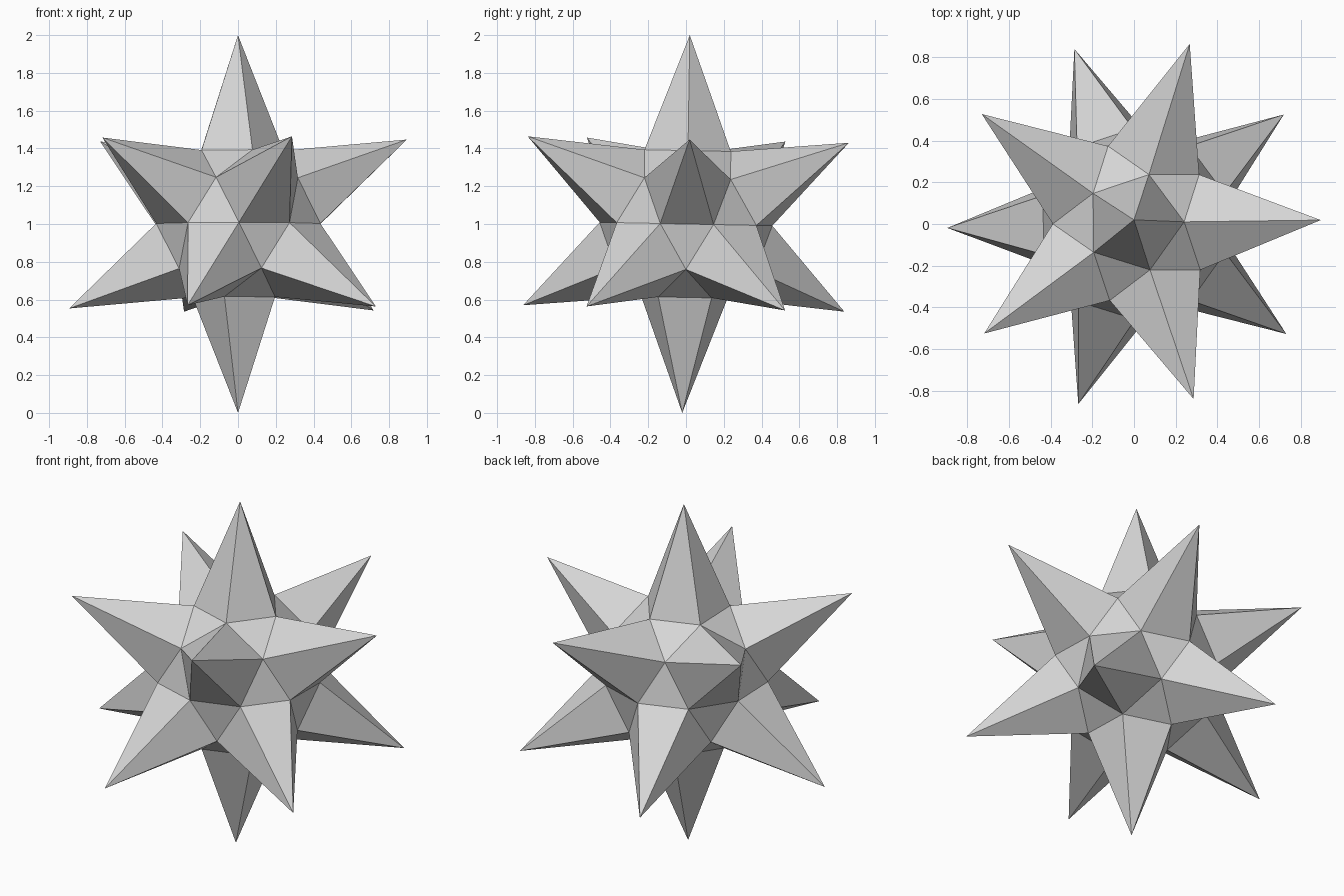
import bpy
import bmesh
from mathutils import Matrix

CORE_RADIUS = 0.457   # where neighbouring spikes meet
TILT, TWIST = -0.02, 0.011

cube = bpy.data.objects.get("Cube")
if cube:
    bpy.data.objects.remove(cube, do_unlink=True)

# Plain grey material
grey = bpy.data.materials.new("plain_grey")
grey.use_nodes = True
colour = (0.67, 0.67, 0.67, 1)
grey.diffuse_color = colour
grey.node_tree.nodes["Principled BSDF"].inputs["Base Color"].default_value = colour

# Icosahedron whose twelve corners become the spike tips
bm = bmesh.new()
bmesh.ops.create_icosphere(bm, subdivisions=1, radius=1)

# Split every edge, then pull the midpoints in to form the spike bases
bmesh.ops.subdivide_edges(bm, edges=bm.edges[:], cuts=1, use_grid_fill=True)
for v in bm.verts:
    is_tip = v.co.length > 0.95
    v.co = v.co.normalized() * (1 if is_tip else CORE_RADIUS)
bmesh.ops.recalc_face_normals(bm, faces=bm.faces[:])

# Slight lean, then stand it on the ground
bm.transform(Matrix.Translation((0, 0, 1))
             @ Matrix.Rotation(TWIST, 4, "Z")
             @ Matrix.Rotation(TILT, 4, "X"))

mesh = bpy.data.meshes.new("spiked_star")
bm.to_mesh(mesh)
bm.free()
mesh.materials.append(grey)
star = bpy.data.objects.new("spiked_star", mesh)
bpy.context.collection.objects.link(star)
